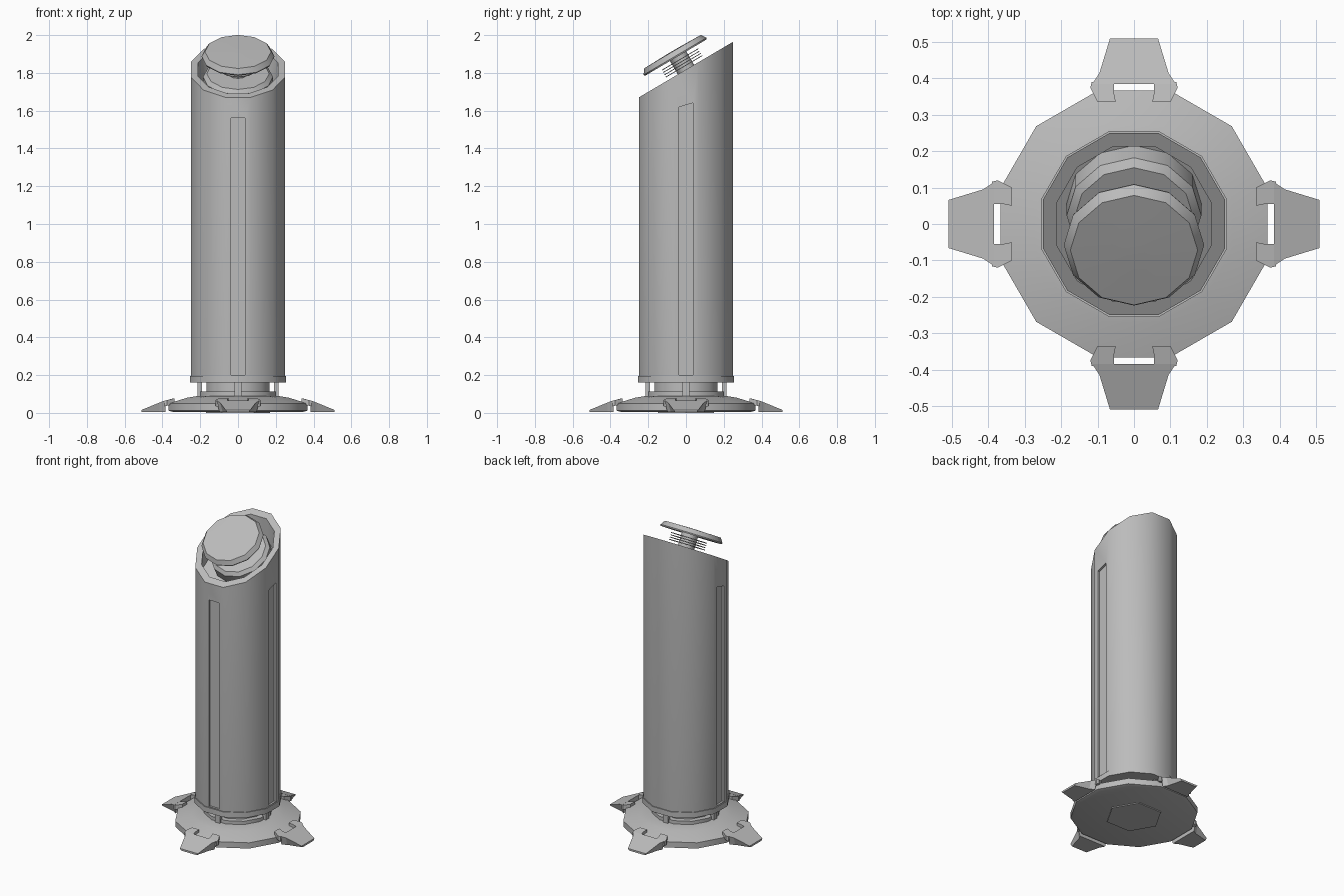
import bpy, bmesh, math
from mathutils import Matrix, Vector

if "Cube" in bpy.data.objects:
    bpy.data.objects.remove(bpy.data.objects["Cube"])

grey = bpy.data.materials.new("grey")
grey.diffuse_color = (0.5, 0.5, 0.5, 1)
grey.use_nodes = True
grey.node_tree.nodes["Principled BSDF"].inputs["Base Color"].default_value = grey.diffuse_color
N = 12
FLAT = math.pi / N            # phase that puts a flat side on each axis
APO = 1 / math.cos(FLAT)      # flat distance to corner radius
SLOPE = 0.59
TILT = math.atan(SLOPE)
TOP_Z = 1.8175
HEAD = Matrix.Translation((0, 0, TOP_Z)) @ Matrix.Rotation(TILT, 4, 'X')


def finish(bm, name):
    bmesh.ops.recalc_face_normals(bm, faces=bm.faces)
    me = bpy.data.meshes.new(name)
    bm.to_mesh(me)
    bm.free()
    ob = bpy.data.objects.new(name, me)
    bpy.context.collection.objects.link(ob)
    me.materials.append(grey)
    return ob


def smooth(ob):
    bpy.ops.object.select_all(action='DESELECT')
    ob.select_set(True)
    bpy.context.view_layer.objects.active = ob
    bpy.ops.object.shade_smooth_by_angle(angle=math.radians(35))


def lathe(name, profile, n=N, phase=FLAT, matrix=Matrix(), slant=None):
    """Closed turned solid; slant lists the rings sheared along the top slope."""
    bm = bmesh.new()
    rings = []
    for k, (r, z) in enumerate(profile):
        ring = []
        for i in range(n):
            a = phase + 2 * math.pi * i / n
            p = Vector((r * math.cos(a), r * math.sin(a), z))
            if slant and k in slant:
                p.z += SLOPE * p.y
            ring.append(bm.verts.new(matrix @ p))
        rings.append(ring)
    for a, b in zip(rings, rings[1:]):
        for i in range(n):
            j = (i + 1) % n
            bm.faces.new((a[i], a[j], b[j], b[i]))
    bm.faces.new(rings[0])
    bm.faces.new(rings[-1])
    return finish(bm, name)


def prism(name, lower, upper, matrix=Matrix()):
    """Solid between two matching outlines of 3D points."""
    bm = bmesh.new()
    lo = [bm.verts.new(matrix @ Vector(p)) for p in lower]
    up = [bm.verts.new(matrix @ Vector(p)) for p in upper]
    n = len(lo)
    for i in range(n):
        j = (i + 1) % n
        bm.faces.new((lo[i], lo[j], up[j], up[i]))
    bm.faces.new(lo)
    bm.faces.new(up)
    return finish(bm, name)


# tube body with slanted open top
body = lathe("tube_body", [(0.246 * APO, 0.16), (0.25 * APO, 0.2), (0.25 * APO, TOP_Z),
                           (0.213 * APO, TOP_Z), (0.213 * APO, TOP_Z - 0.13)], slant={2, 3, 4})

# recessed strips on front, right and left
for angle, top, rise in ((-90, 1.56, 0), (0, 1.63, 0.3), (180, 1.63, -0.3)):
    rot = Matrix.Rotation(math.radians(angle), 4, 'Z')
    w, d0, d1 = 0.037, 0.237, 0.3
    plan = [(d0, -w), (d1, -w), (d1, w), (d0, w)]
    cutter = prism("strip_cutter", [(x, y, 0.2) for x, y in plan],
                   [(x, y, top + rise * y) for x, y in plan], rot)
    cutter.hide_render = True
    mod = body.modifiers.new("strip", 'BOOLEAN')
    mod.operation, mod.solver, mod.object = 'DIFFERENCE', 'EXACT', cutter
    bpy.context.view_layer.objects.active = body
    bpy.ops.object.modifier_apply(modifier=mod.name)
    bpy.data.objects.remove(cutter)
smooth(body)

# collar around the bottom of the tube
smooth(lathe("bottom_collar", [(0.2 * APO, 0.16), (0.255 * APO, 0.16),
                               (0.255 * APO, 0.195), (0.2 * APO, 0.195)]))

# tilted head: inner drum, post, cooling fins and cap
smooth(lathe("inner_drum", [(0.185, -0.14), (0.185, -0.045), (0.165, -0.025)],
             phase=0, matrix=HEAD))
smooth(lathe("head_post", [(0.05, -0.04), (0.05, 0.09)], phase=0, matrix=HEAD))
for i in range(4):
    z = 0.02 + i * 0.014
    smooth(lathe("cooling_fin", [(0.112, z - 0.002), (0.112, z + 0.002)], phase=0,
                 matrix=HEAD))
smooth(lathe("head_cap", [(0.15, 0.088), (0.19, 0.082), (0.193, 0.09), (0.175, 0.118),
                          (0.03, 0.121)],
             phase=0, matrix=HEAD @ Matrix.Translation((0, -0.014, 0))))

# base disc, sole plate and neck drums
smooth(lathe("base_disc", [(0.36, 0.006), (0.38, 0.012), (0.38, 0.05), (0.28, 0.08),
                           (0.22, 0.09)]))
lathe("sole_plate", [(0.17, 0.0), (0.17, 0.006)], n=6, phase=0)
smooth(lathe("lower_neck", [(0.2 * APO, 0.085), (0.2 * APO, 0.112)]))
smooth(lathe("upper_neck", [(0.168 * APO, 0.11), (0.168 * APO, 0.165)]))

# four feet, each with two arms and a post up to the tube
outline = [(0.51, -0.066), (0.51, 0.066), (0.415, 0.095), (0.385, 0.115), (0.385, -0.115),
           (0.415, -0.095)]
for k in range(4):
    rot = Matrix.Rotation(k * math.pi / 2, 4, 'Z')
    top_z = [0.016, 0.016, 0.055, 0.066, 0.066, 0.055]
    prism("foot", [(x, y * 0.85, 0.004) for x, y in outline],
          [(x, y, z) for (x, y), z in zip(outline, top_z)], rot)
    for s in (-1, 1):
        arm = [(0.39, 0.055 * s), (0.39, 0.116 * s), (0.375, 0.12 * s), (0.335, 0.1 * s),
               (0.335, 0.05 * s), (0.36, 0.055 * s)]
        rise = [0.064, 0.064, 0.068, 0.078, 0.078, 0.072]
        prism("foot_arm", [(x, y, z - 0.03) for (x, y), z in zip(arm, rise)],
              [(x, y, z) for (x, y), z in zip(arm, rise)], rot)
    plan = [(0.19, -0.018), (0.215, -0.018), (0.215, 0.018), (0.19, 0.018)]
    prism("support_post", [(x, y, 0.08) for x, y in plan],
          [(x, y, 0.17) for x, y in plan], rot)
